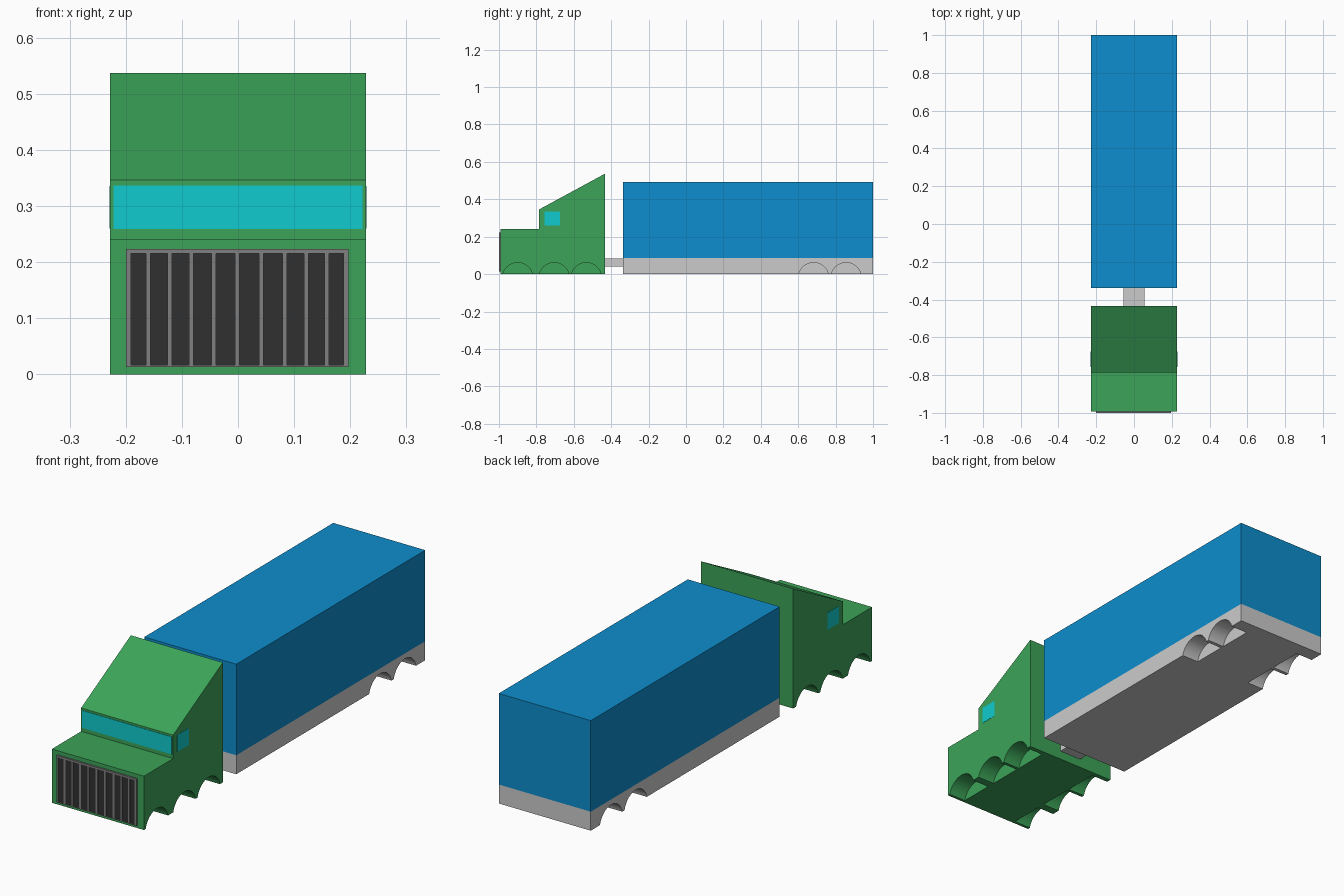
import bpy, bmesh, math
from mathutils import Matrix

if "Cube" in bpy.data.objects:
    bpy.data.objects.remove(bpy.data.objects["Cube"])

HALF_W = 0.228


def material(name, rgb):
    m = bpy.data.materials.new(name)
    m.diffuse_color = (*rgb, 1)
    m.use_nodes = True
    m.node_tree.nodes["Principled BSDF"].inputs["Base Color"].default_value = m.diffuse_color
    return m


GREEN = material("cab_green", (0.045, 0.37, 0.098))
BLUE = material("cargo_blue", (0.004, 0.27, 0.61))
CYAN = material("glass_cyan", (0.005, 0.6, 0.62))
DARK = material("grille_dark", (0.03, 0.03, 0.03))
MID = material("grille_grey", (0.216, 0.216, 0.216))


def finish(name, bm, mat=None):
    bmesh.ops.recalc_face_normals(bm, faces=bm.faces)
    me = bpy.data.meshes.new(name)
    bm.to_mesh(me)
    bm.free()
    ob = bpy.data.objects.new(name, me)
    bpy.context.collection.objects.link(ob)
    if mat:
        me.materials.append(mat)
    return ob


def add_box(bm, x, y, z):
    """Add a box given (min, max) ranges."""
    size = Matrix.Diagonal((x[1] - x[0], y[1] - y[0], z[1] - z[0], 1))
    centre = Matrix.Translation((sum(x) / 2, sum(y) / 2, sum(z) / 2))
    bmesh.ops.create_cube(bm, size=1, matrix=centre @ size)


def box(name, x, y, z, mat=None):
    bm = bmesh.new()
    add_box(bm, x, y, z)
    return finish(name, bm, mat)


def cut_arches(body, centres, radius=0.0815, z=-0.02, depth=0.085):
    """Cut wheel arch pockets into both sides of a body."""
    bm = bmesh.new()
    turn = Matrix.Rotation(math.pi / 2, 4, 'Y')
    for y in centres:
        for side in (-1, 1):
            bmesh.ops.create_cone(
                bm, cap_ends=True, segments=48, radius1=radius, radius2=radius,
                depth=depth * 2,
                matrix=Matrix.Translation((side * HALF_W, y, z)) @ turn)
    cutter = finish("arch_cutter", bm)
    cutter.hide_render = True
    mod = body.modifiers.new("arches", 'BOOLEAN')
    mod.operation = 'DIFFERENCE'
    mod.solver = 'EXACT'
    mod.object = cutter
    bpy.ops.object.select_all(action='DESELECT')
    bpy.context.view_layer.objects.active = body
    body.select_set(True)
    bpy.ops.object.modifier_apply(modifier=mod.name)
    bpy.data.objects.remove(cutter)
    bpy.ops.object.shade_smooth_by_angle(angle=math.radians(30))


# Cab: side profile extruded across the width
profile = [(-0.992, 0), (-0.992, 0.241), (-0.785, 0.241), (-0.785, 0.346),
           (-0.433, 0.537), (-0.433, 0)]
bm = bmesh.new()
face = bm.faces.new([bm.verts.new((-HALF_W, y, z)) for y, z in profile])
ext = bmesh.ops.extrude_face_region(bm, geom=[face])
bmesh.ops.translate(bm, vec=(2 * HALF_W, 0, 0),
                    verts=[v for v in ext["geom"] if isinstance(v, bmesh.types.BMVert)])
cab = finish("cab", bm, GREEN)
cut_arches(cab, (-0.90, -0.705, -0.533))

# Windows
box("windshield", (-0.222, 0.222), (-0.787, -0.775), (0.259, 0.337), CYAN)
for side, label in ((-1, "left"), (1, "right")):
    xs = sorted((side * (HALF_W - 0.01), side * (HALF_W + 0.001)))
    box(label + "_window", xs, (-0.757, -0.675), (0.26, 0.336), CYAN)

# Grille: dark backing with a raised frame and upright bars
L, R, B, T = -0.2, 0.197, 0.013, 0.223
box("grille_backing", (L + 0.001, R - 0.001), (-0.997, -0.985), (B + 0.001, T - 0.001), DARK)
bm = bmesh.new()
front = (-1.0, -0.99)
add_box(bm, (L, L + 0.009), front, (B, T))
add_box(bm, (R - 0.009, R), front, (B, T))
add_box(bm, (L + 0.009, R - 0.009), front, (T - 0.008, T))
add_box(bm, (L + 0.009, R - 0.009), front, (B, B + 0.004))
for x in (-0.16, -0.122, -0.083, -0.043, -0.001, 0.041, 0.083, 0.122, 0.158):
    add_box(bm, (x - 0.004, x + 0.004), front, (B + 0.004, T - 0.008))
finish("grille_frame", bm, MID)

# Trailer: chassis, cargo box and hitch
chassis = box("trailer_chassis", (-HALF_W, HALF_W), (-0.338, 1.0), (0, 0.085))
cut_arches(chassis, (0.682, 0.856))
box("cargo_box", (-HALF_W, HALF_W), (-0.338, 1.0), (0.085, 0.493), BLUE)
box("hitch", (-0.056, 0.056), (-0.44, -0.33), (0.04, 0.083))
